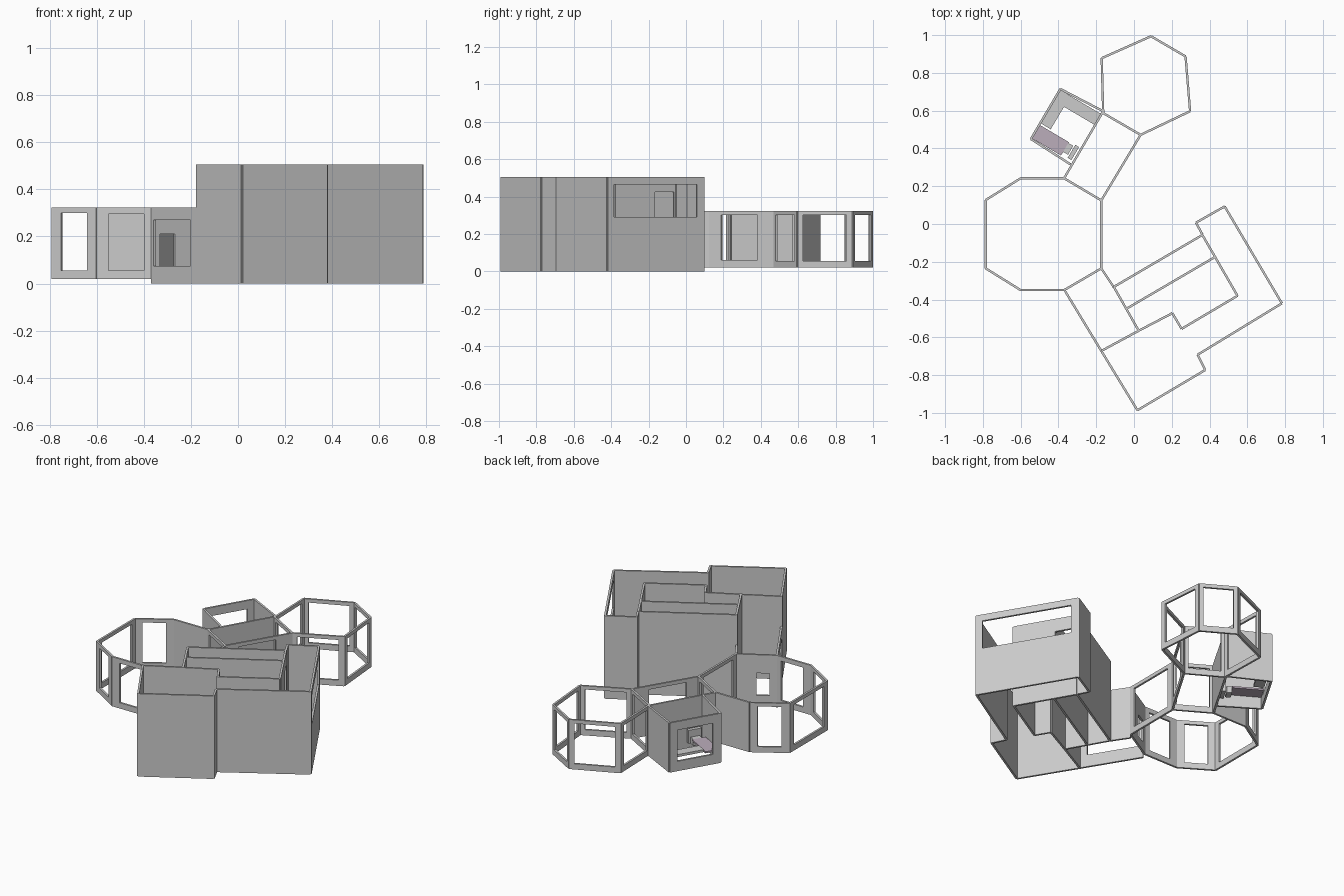
import bpy, bmesh
from mathutils import Vector

if "Cube" in bpy.data.objects:
    bpy.data.objects.remove(bpy.data.objects["Cube"])

T = 0.012  # wall thickness


def prism_mesh(name, verts, faces, mat=None):
    me = bpy.data.meshes.new(name)
    bm = bmesh.new()
    vs = [bm.verts.new(v) for v in verts]
    for f in faces:
        bm.faces.new([vs[i] for i in f])
    bmesh.ops.recalc_face_normals(bm, faces=bm.faces)
    bm.to_mesh(me)
    bm.free()
    ob = bpy.data.objects.new(name, me)
    bpy.context.collection.objects.link(ob)
    if mat:
        me.materials.append(mat)
    return ob


def wall(name, a, b, z0, z1, hole=None):
    """Upright wall from a to b; hole = (t0, t1, low z, high z)."""
    a, b = Vector(a), Vector(b)
    d = (b - a).normalized()
    n = Vector((-d.y, d.x)) * T / 2
    loops = [[(0, z0), (1, z0), (1, z1), (0, z1)]]
    if hole:
        t0, t1, h0, h1 = hole
        loops.append([(t0, h0), (t1, h0), (t1, h1), (t0, h1)])
    verts = []
    for lp in loops:
        for s in (1, -1):
            for t, z in lp:
                p = a.lerp(b, t) + n * s
                verts.append((p.x, p.y, z))
    R = [(i, (i + 1) % 4) for i in range(4)]
    faces = [(i, j, j + 4, i + 4) for i, j in R]
    if hole:
        faces += [(i + 8, j + 8, j + 12, i + 12) for i, j in R]
        faces += [(i + o, j + o, j + o + 8, i + o + 8) for o in (0, 4) for i, j in R]
    else:
        faces += [(0, 1, 2, 3), (4, 5, 6, 7)]
    return prism_mesh(name, verts, faces)


def path_walls(name, pts, z0, z1, holes={}, closed=False):
    n = len(pts)
    for i in range(n if closed else n - 1):
        wall(f"{name}_{i}", pts[i], pts[(i + 1) % n], z0, z1, holes.get(i))


LO, HI, TALL = 0.02, 0.322, 0.505
WIN = (0.2, 0.8, 0.055, 0.30)
WIDE = (0.1, 0.9, 0.055, 0.30)

# octagonal room
octagon = [(-.785, .127), (-.60, .242), (-.37, .242), (-.173, .125),
           (-.173, -.235), (-.37, -.35), (-.60, -.35), (-.785, -.235)]
path_walls("octagon_wall", octagon, LO, HI,
           {0: WIN, 2: WIDE, 3: WIDE, 4: (.5, .82, .075, .21),
            5: (.13, .78, .055, .295), 6: WIN, 7: WIDE}, True)

# hexagonal room
hexagon = [(.09, .994), (.273, .887), (.297, .597), (.035, .472), (-.163, .587), (-.171, .878)]
path_walls("hexagon_wall", hexagon, LO, HI, {i: WIDE for i in range(6)}, True)

# link between the two rooms
wall("link_wall_solid", (-.37, .242), (-.163, .597), LO, HI)
wall("link_wall_window", (-.173, .125), (.035, .472), LO, HI, (.19, .75, .06, .30))

# small side room
path_walls("side_room_wall", [(-.335, .315), (-.546, .45), (-.39, .715), (-.163, .597)],
           LO, HI, {1: (.15, .85, .08, .27)})


def side_block(name, u0, u1, v0, v1, z0, z1, mat=None):
    """Box in the turned frame of the side room."""
    o, u, v = Vector((-.55, .45)), Vector((.508, .861)), Vector((.861, -.508))
    verts = []
    for z in (z0, z1):
        for a, b in ((u0, v0), (u1, v0), (u1, v1), (u0, v1)):
            p = o + u * a + v * b
            verts.append((p.x, p.y, z))
    faces = [(0, 1, 2, 3), (4, 5, 6, 7)]
    faces += [(i, (i + 1) % 4, (i + 1) % 4 + 4, i + 4) for i in range(4)]
    return prism_mesh(name, verts, faces, mat)


# side room fittings
mauve = bpy.data.materials.new("mauve")
mauve.diffuse_color = (.50, .42, .50, 1)
mauve.use_nodes = True
mauve.node_tree.nodes["Principled BSDF"].inputs["Base Color"].default_value = mauve.diffuse_color
side_block("counter_long", .10, .305, .008, .068, .10, .115)
side_block("counter_short", .238, .305, .068, .255, .10, .115)
side_block("mauve_panel", .008, .09, .008, .185, .09, .10, mauve)
side_block("seat_base", .03, .085, .185, .215, .06, .10)
side_block("seat_tank", .015, .095, .222, .245, .06, .14)

# low passage to the tall block
wall("passage_wall_window", (-.365, -.355), (-.173, -.672), 0, HI, (.06, .88, .075, .27))
wall("passage_wall_inner", (-.173, -.235), (-.107, -.335), 0, HI)

# tall block, outer shell
outer = [(-.173, -.672), (.018, -.986), (.377, -.773), (.337, -.692),
         (.783, -.42), (.48, .093), (.328, .007), (.362, -.055)]
path_walls("tall_outer_wall", outer, 0, TALL, {4: (.06, .93, .29, .465)})
wall("tall_entry_wall", outer[0], (.025, -.565), 0, TALL)

# tall block, inner core
core = [(.362, -.058), (-.107, -.333), (.025, -.565), (.203, -.472), (.252, -.555), (.548, -.38)]
path_walls("tall_core_wall", core, 0, TALL, {5: (.66, .97, .25, .425)}, True)
wall("tall_core_divider", (-.037, -.447), (.428, -.175), 0, TALL)
